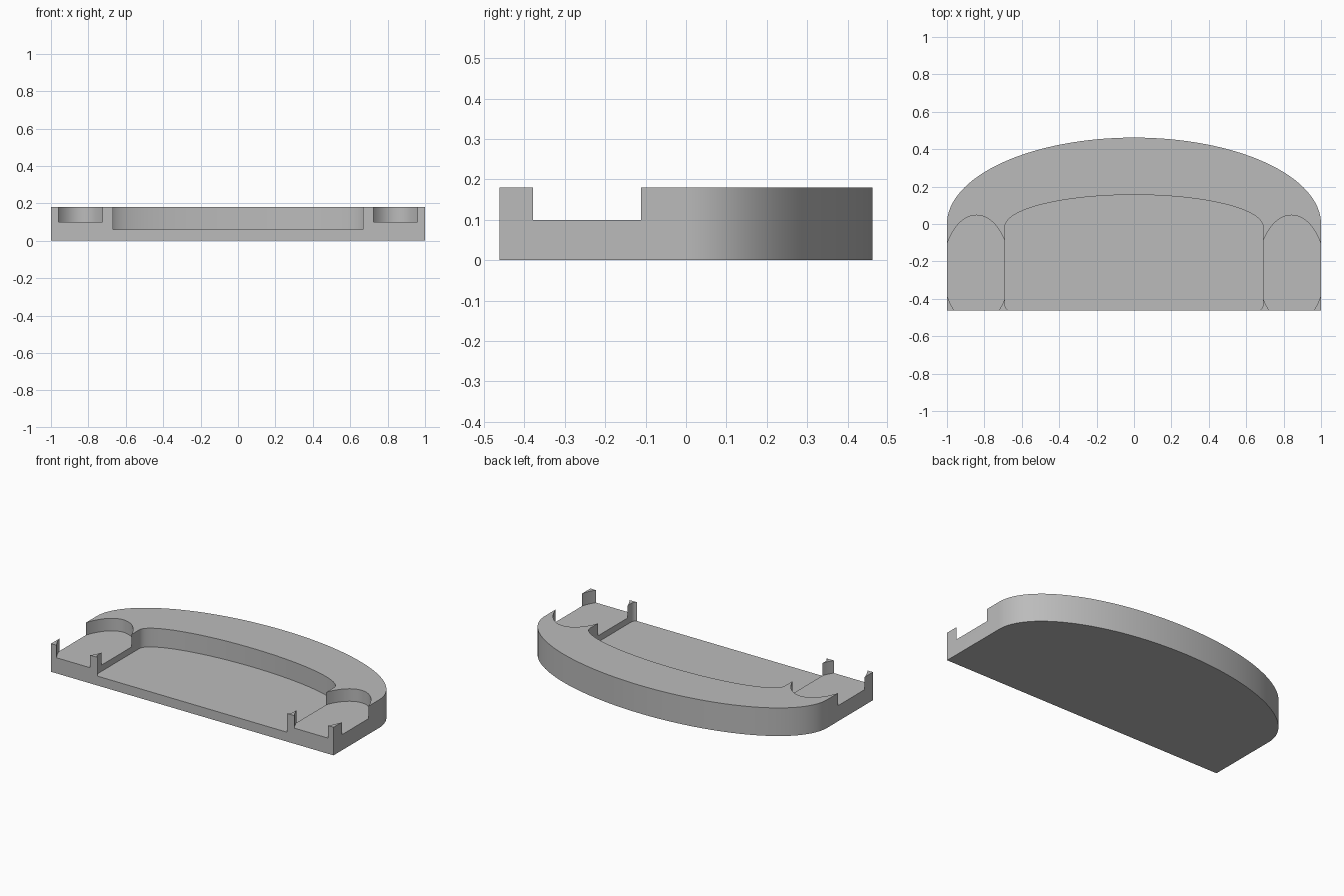
import bpy, bmesh
from math import sin, cos, pi

cube = bpy.data.objects.get("Cube")
if cube:
    bpy.data.objects.remove(cube, do_unlink=True)

HEIGHT, FRONT = 0.18, -0.462

grey = bpy.data.materials.new("light grey")
grey.use_nodes = True
colour = (0.5, 0.5, 0.5, 1)
grey.diffuse_color = colour
grey.node_tree.nodes["Principled BSDF"].inputs["Base Color"].default_value = colour


def arc(cx, cy, rx, ry, start, end, steps):
    """Points along part of an ellipse."""
    angles = [start + (end - start) * i / steps for i in range(steps + 1)]
    return [(cx + rx * cos(a), cy + ry * sin(a)) for a in angles]


def prism(name, outline, z0, z1):
    """Extrude a flat outline from z0 to z1."""
    bm = bmesh.new()
    face = bm.faces.new([bm.verts.new((x, y, z0)) for x, y in outline])
    top = bmesh.ops.extrude_face_region(bm, geom=[face])["geom"]
    verts = [v for v in top if isinstance(v, bmesh.types.BMVert)]
    bmesh.ops.translate(bm, verts=verts, vec=(0, 0, z1 - z0))
    bmesh.ops.recalc_face_normals(bm, faces=bm.faces)
    mesh = bpy.data.meshes.new(name)
    bm.to_mesh(mesh)
    bm.free()
    mesh.materials.append(grey)
    obj = bpy.data.objects.new(name, mesh)
    bpy.context.collection.objects.link(obj)
    return obj


def carve(body, cutter):
    """Cut a pocket out of the body and discard the cutter."""
    cutter.hide_render = True
    mod = body.modifiers.new("pocket", 'BOOLEAN')
    mod.operation, mod.solver, mod.object = 'DIFFERENCE', 'EXACT', cutter
    bpy.context.view_layer.objects.active = body
    bpy.ops.object.modifier_apply(modifier=mod.name)
    bpy.data.objects.remove(cutter, do_unlink=True)


# Tray body: straight front, elliptical back
tray = prism("tray_body",
             [(-1, FRONT), (1, FRONT)] + arc(0, 0, 1, -FRONT, 0, pi, 64),
             0, HEIGHT)

# Wide central pocket, open at the front with slightly rounded corners
corner = arc(0.66, -0.43, 0.03, 0.034, -pi / 2 + 0.2, 0, 6)
right_side = [(0.665, -0.6)] + corner
left_side = [(-x, y) for x, y in reversed(right_side)]
back = arc(0, -0.015, 0.69, 0.171, 0, pi, 48)
carve(tray, prism("central_cutter", right_side + back + left_side, 0.06, 0.3))

# Shallow oval pockets at both ends, breaking through front and sides
for side in (-1, 1):
    oval = arc(side * 0.842, -0.245, 0.178, 0.292, 0, 2 * pi, 64)[:-1]
    carve(tray, prism("oval_cutter", oval, 0.1, 0.3))

bpy.ops.object.select_all(action='DESELECT')
tray.select_set(True)
bpy.context.view_layer.objects.active = tray
bpy.ops.object.shade_smooth_by_angle(angle=pi / 9)
